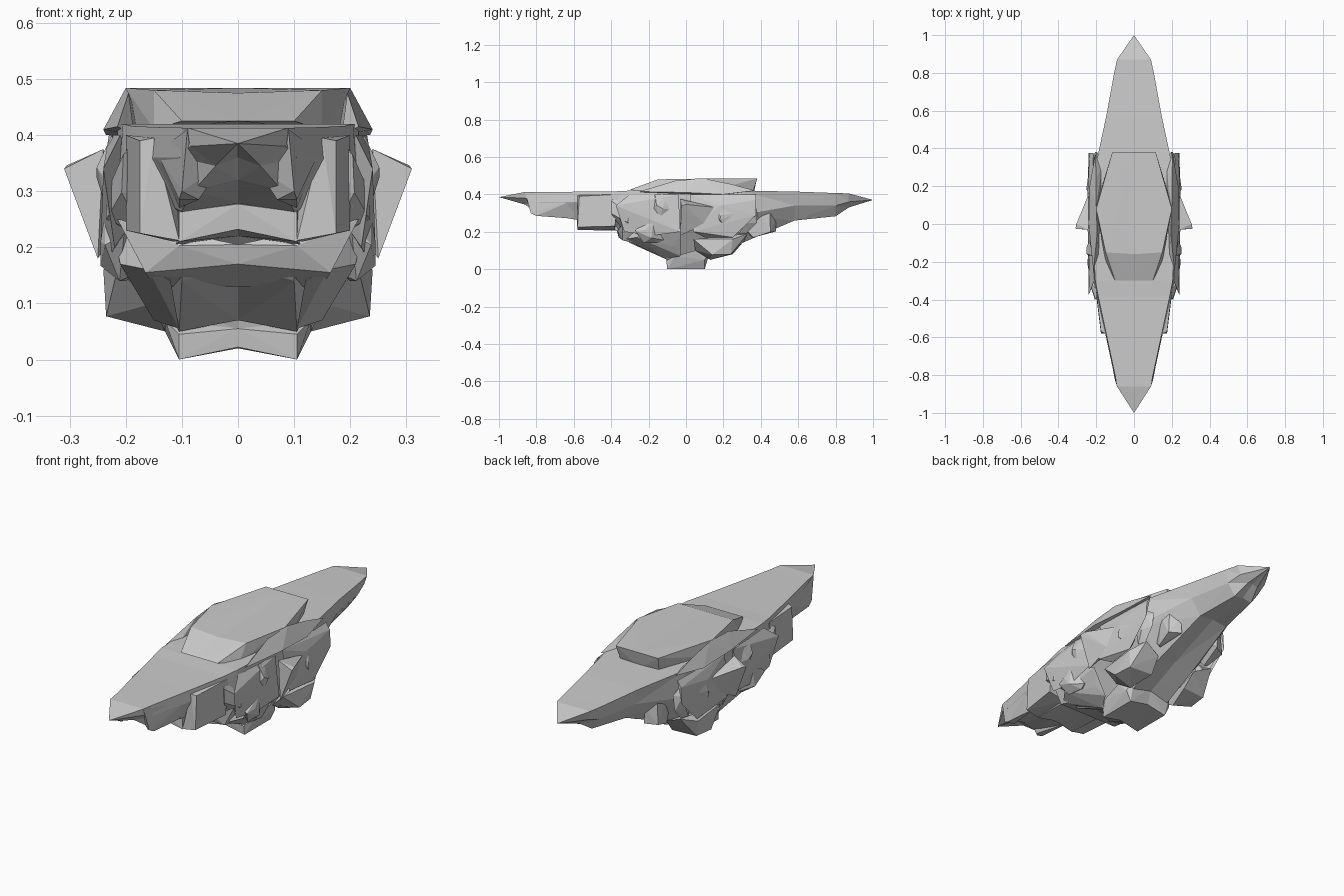
import bpy, bmesh, random
from mathutils import Vector


def finish(name, bm):
    bmesh.ops.recalc_face_normals(bm, faces=bm.faces)
    me = bpy.data.meshes.new(name)
    bm.to_mesh(me)
    bm.free()
    ob = bpy.data.objects.new(name, me)
    bpy.context.collection.objects.link(ob)
    return ob


def rock(name, pts):
    """Convex faceted rock from corner points, mirrored across x = 0."""
    bm = bmesh.new()
    for s in (1, -1):
        vs = [bm.verts.new((s * x, y, z)) for x, y, z in pts]
        res = bmesh.ops.convex_hull(bm, input=vs)
        junk = [v for v in res["geom_interior"] if isinstance(v, bmesh.types.BMVert)]
        bmesh.ops.delete(bm, geom=junk, context='VERTS')
    return finish(name, bm)


def crag(name, lo, hi, seed):
    """Irregular rock that fills a box from lo to hi."""
    rnd = random.Random(seed)
    lo, hi = Vector(lo), Vector(hi)
    pts = []
    for axis in range(3):
        for side in (0, 1):
            for _ in range(2):
                t = [rnd.uniform(0.1, 0.9) for _ in range(3)]
                t[axis] = side
                pts.append([lo[i] + t[i] * (hi[i] - lo[i]) for i in range(3)])
    return rock(name, pts)


# Main island body: half sections (y, edge x/z, side x/z, low x/z, centre bottom z)
sections = [
    (-0.86, .09, .413, .085, .38, .04, .345, .36),
    (-0.80, .10, .413, .105, .36, .08, .30, .32),
    (-0.59, .145, .414, .150, .36, .10, .265, .28),
    (-0.38, .190, .416, .200, .31, .10, .22, .24),
    (-0.30, .205, .42, .215, .29, .10, .14, .17),
    (-0.10, .215, .42, .220, .25, .105, .05, .07),
    (0.12, .215, .42, .220, .25, .105, .06, .08),
    (0.30, .205, .42, .210, .29, .10, .14, .16),
    (0.58, .145, .415, .130, .34, .08, .26, .27),
    (0.80, .105, .407, .090, .34, .05, .283, .29),
    (0.87, .09, .405, .075, .36, .03, .33, .335),
]
bm = bmesh.new()
rings = []
for y, ex, ez, sx, sz, lx, lz, bz in sections:
    half = [(ex, ez), (sx, sz), (lx, lz)]
    loop = half + [(0, bz)] + [(-x, z) for x, z in reversed(half)]
    rings.append([bm.verts.new((x, y, z)) for x, z in loop])
n = len(rings[0])
for a, b in zip(rings, rings[1:]):
    for i in range(n):
        bm.faces.new((a[i], a[(i + 1) % n], b[(i + 1) % n], b[i]))
for ring, tip in ((rings[0], (0, -1.0, .385)), (rings[-1], (0, 1.0, .37))):
    t = bm.verts.new(tip)
    for i in range(n):
        bm.faces.new((ring[i], ring[(i + 1) % n], t))
bmesh.ops.triangulate(bm, faces=bm.faces)
finish("island_body", bm)

# Raised plateau on top
rock("plateau", [(0, .38, .484), (.115, .38, .484), (.2, .08, .484), (.15, -.15, .48),
                 (0, -.16, .475), (.1, -.3, .425), (0, -.3, .425), (.105, .36, .42),
                 (.2, .1, .41), (.15, -.2, .41), (0, .36, .4)])
# Shoulder rocks flanking the plateau
rock("plateau_shoulder", [(.2, .1, .484), (.2, .24, .455), (.205, .37, .42), (.235, .2, .40),
                          (.24, .0, .41), (.195, -.05, .475), (.215, -.25, .415),
                          (.17, .3, .41), (.185, -.2, .40)])

# Keel at the very bottom
rock("keel", [(0, -.1, .022), (.105, -.1, 0), (.105, .1, 0), (0, .1, .02),
              (.105, -.105, .045), (.13, .1, .05), (0, -.105, .055), (0, .13, .1),
              (.11, .13, .1), (.13, -.06, .07), (.14, .05, .1)])
# Low flank at the rear underside
rock("low_flank", [(.13, .13, .05), (.235, .14, .077), (.225, .24, .08), (.1, .25, .08), (.15, .05, .10),
                   (.24, .25, .16), (.215, .04, .16), (.11, .31, .15), (.2, .33, .19)])
# Low flank further forward
rock("front_flank", [(.105, -.11, .055), (.15, -.03, .07), (.18, -.06, .12), (.22, -.03, .2),
                     (.21, -.26, .17), (.12, -.29, .14), (.16, -.33, .16), (.225, -.2, .26)])
# Flank boulders with a fold between them
rock("side_boulder", [(.24, -.22, .31), (.24, -.375, .34), (.21, -.3, .40), (.23, -.04, .40),
                      (.245, -.03, .2), (.23, -.18, .18), (.22, -.33, .2), (.15, -.1, .3)])
rock("rear_boulder", [(.25, .04, .2), (.225, .02, .40), (.245, .18, .34), (.24, .375, .29),
                      (.215, .375, .40), (.235, .25, .17), (.215, .1, .17), (.15, .15, .3),
                      (.235, .375, .37)])
# Sharp spur on each side
rock("side_spur", [(.31, -.025, .34), (.305, .0, .346), (.25, -.03, .18), (.24, .16, .33),
                   (.24, -.03, .375), (.2, .05, .25), (.245, .1, .24)])
# Stepped ledges under the front
rock("front_pillar", [(.105, -.58, .212), (.175, -.58, .225), (.15, -.58, .395), (.175, -.57, .39),
                      (.115, -.38, .21), (.2, -.38, .23), (.2, -.36, .40), (.1, -.5, .33)])
rock("front_ledge", [(0, -.585, .277), (.105, -.58, .263), (.105, -.58, .21), (0, -.58, .232),
                     (0, -.36, .22), (.11, -.36, .205), (0, -.4, .3), (.12, -.4, .3)])
rock("mid_ledge", [(0, -.36, .17), (.105, -.345, .16), (.105, -.365, .203), (0, -.37, .205),
                   (0, -.24, .13), (.165, -.34, .155), (.15, -.22, .13), (.215, -.34, .25)])
rock("nose_fang", [(.1, -.83, .30), (.105, -.8, .285), (.07, -.8, .285), (.105, -.6, .27),
                   (.09, -.86, .41), (.145, -.6, .37), (.03, -.8, .345), (.05, -.7, .34)])

# Broken crags scattered over the flanks
crags = [
    ((.14, -.40, .22), (.235, -.28, .39), 1), ((.17, -.27, .14), (.245, -.12, .26), 2),
    ((.15, .26, .19), (.225, .38, .36), 4), ((.09, .32, .17), (.165, .48, .32), 5),
    ((.19, -.20, .25), (.252, -.04, .40), 8), ((.19, .16, .2), (.252, .32, .36), 9),
]
for k, (lo, hi, seed) in enumerate(crags):
    crag("flank_crag_%d" % (k + 1), lo, hi, seed)
